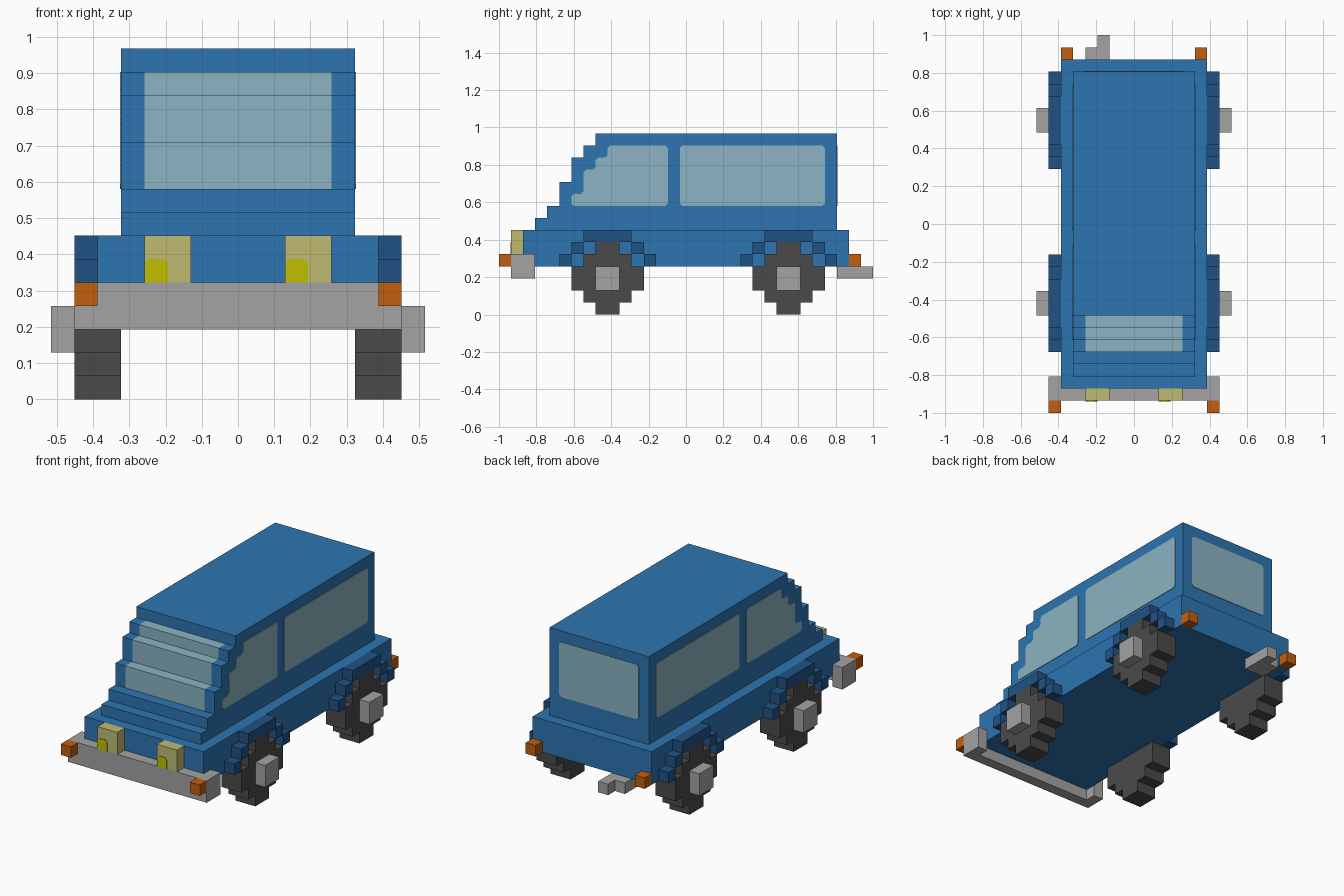
import bpy, bmesh
from mathutils import Vector

U = 2 / 31  # size of one block

if "Cube" in bpy.data.objects:
    bpy.data.objects.remove(bpy.data.objects["Cube"])


def material(name, rgb):
    lin = [((c / 255 + 0.055) / 1.055) ** 2.4 if c > 10 else c / 255 / 12.92 for c in rgb]
    m = bpy.data.materials.new(name)
    m.use_nodes = True
    m.diffuse_color = (*lin, 1)
    m.node_tree.nodes["Principled BSDF"].inputs["Base Color"].default_value = (*lin, 1)
    return m


BLUE = material("body_blue", (45, 117, 177))
NAVY = material("fender_navy", (32, 82, 133))
GLASS = material("window_glass", (139, 180, 194))
GREY = material("bumper_grey", (163, 163, 163))
TYRE = material("tyre_charcoal", (74, 74, 74))
ORANGE = material("indicator_orange", (193, 94, 14))
CREAM = material("headlight_cream", (192, 187, 114))
YELLOW = material("bulb_yellow", (192, 192, 0))


def finish(name, bm, *mats):
    bmesh.ops.recalc_face_normals(bm, faces=bm.faces)
    bmesh.ops.scale(bm, vec=(U, U, U), verts=bm.verts)
    mesh = bpy.data.meshes.new(name)
    bm.to_mesh(mesh)
    bm.free()
    for m in mats:
        mesh.materials.append(m)
    ob = bpy.data.objects.new(name, mesh)
    bpy.context.collection.objects.link(ob)
    return ob


def prism(points, axis, lo, hi):
    """Extrude a 2D outline along an axis (the other two axes keep x, y, z order)."""
    bm = bmesh.new()
    verts = []
    for p in points:
        co = list(p)
        co.insert(axis, lo)
        verts.append(bm.verts.new(co))
    face = bm.faces.new(verts)
    out = bmesh.ops.extrude_face_region(bm, geom=[face])
    move = Vector((0, 0, 0))
    move[axis] = hi - lo
    bmesh.ops.translate(bm, vec=move, verts=[g for g in out["geom"] if isinstance(g, bmesh.types.BMVert)])
    return bm


def boxes(name, mat, *spans):
    """Blocks given as (x0, x1, y0, y1, z0, z1), in block units."""
    bm = bmesh.new()
    for x0, x1, y0, y1, z0, z1 in spans:
        vs = bmesh.ops.create_cube(bm, size=1)["verts"]
        bmesh.ops.scale(bm, vec=(x1 - x0, y1 - y0, z1 - z0), verts=vs)
        bmesh.ops.translate(bm, vec=((x0 + x1) / 2, (y0 + y1) / 2, (z0 + z1) / 2), verts=vs)
    return finish(name, bm, mat)


def clipped(points, r=0.2):
    """Cut every corner of an outline."""
    out = []
    for i, p in enumerate(points):
        p, a, b = Vector(p), Vector(points[i - 1]), Vector(points[(i + 1) % len(points)])
        out += [p + (a - p).normalized() * r, p + (b - p).normalized() * r]
    return out


def rect(a0, a1, b0, b1):
    return [(a0, b0), (a1, b0), (a1, b1), (a0, b1)]


# Lower body
boxes("lower_body", BLUE, (-6, 6, -13.5, 13.5, 4, 7))

# Cabin with stepped bonnet and windscreen
steps = [(-12.5, 7, 8), (-11.5, 8, 9), (-10.5, 9, 11), (-9.5, 11, 13), (-8.5, 13, 14), (-7.5, 14, 15)]
outline = [(y, z) for y, z0, z1 in steps for z in (z0, z1)] + [(12.5, 15), (12.5, 7)]
bm = prism(outline, 0, -5, 5)
for x in (-4, 4):
    bmesh.ops.bisect_plane(bm, geom=bm.verts[:] + bm.edges[:] + bm.faces[:],
                           plane_co=(x, 0, 0), plane_no=(1, 0, 0))
for f in bm.faces:
    c = f.calc_center_median()
    # windscreen: middle strip of the sloping steps
    if abs(c.x) < 3.9 and 9.1 < c.z < 14.1 and c.y < -7:
        f.material_index = 1
finish("cabin", bm, BLUE, GLASS)

# Side and rear windows
T = 0.05
front_window = [(-9.5, 9), (-1.5, 9), (-1.5, 14), (-6.5, 14), (-6.5, 13), (-7.5, 13),
                (-7.5, 12), (-8.5, 12), (-8.5, 10), (-9.5, 10)]
for side, s in (("left", 1), ("right", -1)):
    finish(f"{side}_front_window", prism(clipped(front_window), 0, 5 * s, (5 + T) * s), GLASS)
    finish(f"{side}_rear_window", prism(clipped(rect(-0.5, 11.5, 9, 14)), 0, 5 * s, (5 + T) * s), GLASS)
finish("back_window", prism(clipped(rect(-4, 4, 9, 14)), 1, 12.5, 12.5 + T), GLASS)

# Wheels, hubs and stepped wheel arches
half = [(1, 0), (1, 1), (2, 1), (2, 2), (3, 2), (3, 4), (2, 4), (2, 5), (1, 5), (1, 6)]
tyre = half + [(-y, z) for y, z in reversed(half)]
for end, cy in (("front", -6.5), ("rear", 8.5)):
    for side, s in (("left", 1), ("right", -1)):
        name = f"{side}_{end}"
        finish(f"{name}_tyre", prism([(cy + y, z) for y, z in tyre], 0, 5 * s, 7 * s), TYRE)
        a, b = sorted((7 * s, 8 * s))
        boxes(f"{name}_hub", GREY, (a, b, cy - 1, cy + 1, 2, 4))
        a, b = sorted((6 * s, 7 * s))
        boxes(f"{name}_fender", NAVY, (a, b, cy - 2, cy + 2, 6, 7),
              *[(a, b, cy + y, cy + y + 1, z, z + 1) for y, z in ((-3, 5), (2, 5), (-4, 4), (3, 4))])

# Front bumper wrapping round the corners
bumper = [(-7, -14.5), (7, -14.5), (7, -12.5), (6, -12.5), (6, -13.5), (-6, -13.5), (-6, -12.5), (-7, -12.5)]
finish("front_bumper", prism(bumper, 2, 3, 5), GREY)

# Lamps
for side, s in (("left", 1), ("right", -1)):
    a, b = sorted((6 * s, 7 * s))
    boxes(f"{side}_front_indicator", ORANGE, (a, b, -15.5, -14.5, 4, 5))
    a, b = sorted((5 * s, 6 * s))
    boxes(f"{side}_rear_light", ORANGE, (a, b, 13.5, 14.5, 4, 5))
    a, b = sorted((2 * s, 4 * s))
    boxes(f"{side}_headlight", CREAM, (a, b, -14.5, -13.5, 5, 7))
    bulb = [(a, 5), (a + 1, 5), (a + 1, 5.8), (a + 0.8, 6), (a + 0.2, 6), (a, 5.8)]
    finish(f"{side}_headlight_bulb", prism(bulb, 1, -14.5 - T, -14.5), YELLOW)

# Exhaust pipe with side bend
pipe = [(-4, 12.5), (-2, 12.5), (-2, 15.5), (-3, 15.5), (-3, 14.5), (-4, 14.5)]
finish("exhaust", prism(pipe, 2, 3, 4), GREY)
